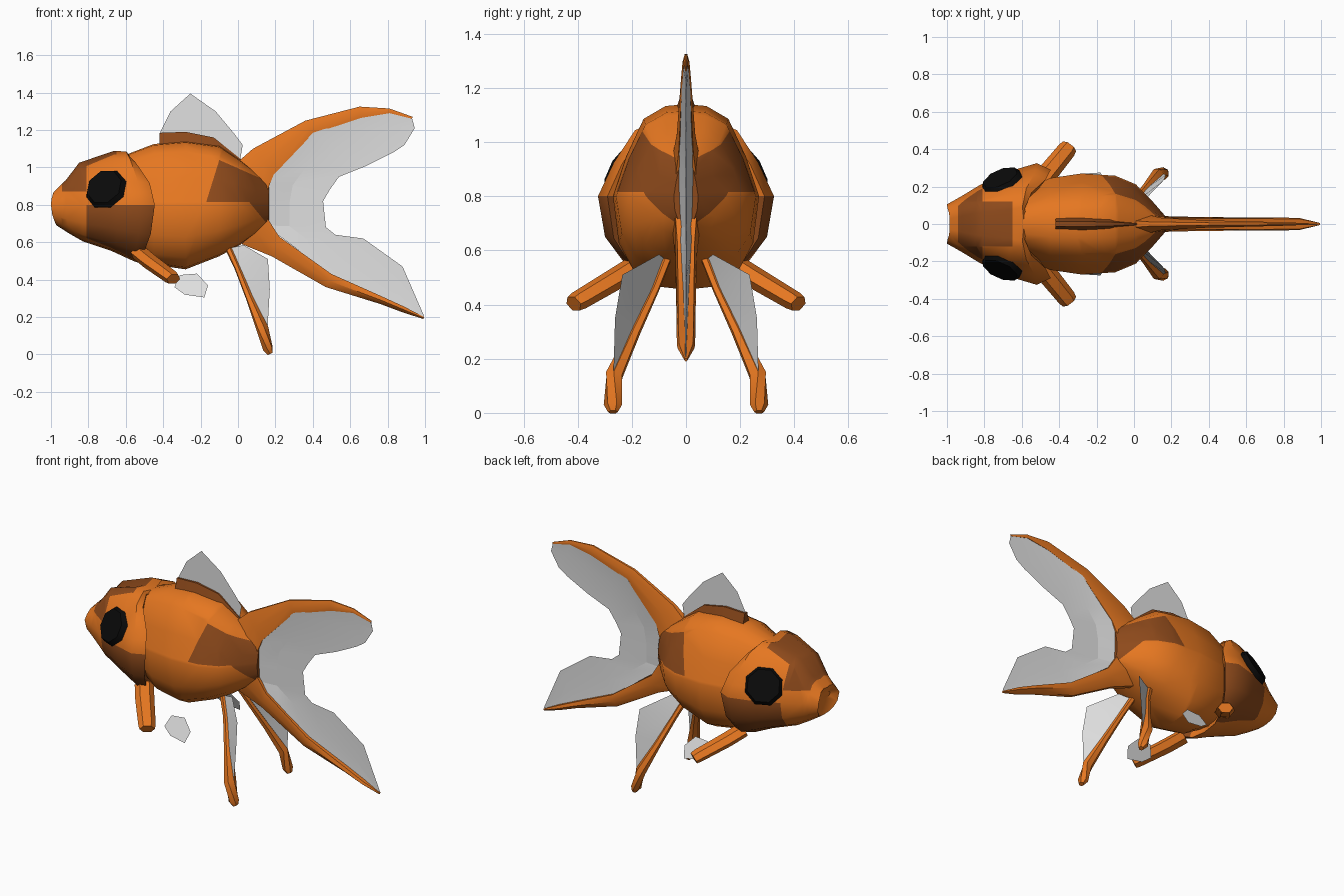
import bpy, bmesh, math
from mathutils import Vector, Matrix

cube = bpy.data.objects.get("Cube")
if cube:
    bpy.data.objects.remove(cube)


def material(name, rgb):
    m = bpy.data.materials.new(name)
    m.use_nodes = True
    m.diffuse_color = (*rgb, 1)
    m.node_tree.nodes["Principled BSDF"].inputs["Base Color"].default_value = (*rgb, 1)
    return m


ORANGE = material("orange scales", (0.79, 0.185, 0.015))
BROWN = material("brown patches", (0.27, 0.068, 0.011))
WHITE = material("fin white", (0.75, 0.75, 0.75))
BLACK = material("eye black", (0.003, 0.003, 0.003))


def finish(bm, name, mats, mirror=False, angle=40):
    bmesh.ops.recalc_face_normals(bm, faces=bm.faces)
    me = bpy.data.meshes.new(name)
    bm.to_mesh(me)
    bm.free()
    ob = bpy.data.objects.new(name, me)
    bpy.context.collection.objects.link(ob)
    for m in mats:
        me.materials.append(m)
    bpy.ops.object.select_all(action="DESELECT")
    ob.select_set(True)
    bpy.context.view_layer.objects.active = ob
    bpy.ops.object.shade_smooth_by_angle(angle=math.radians(angle))
    if mirror:
        mod = ob.modifiers.new("Mirror", "MIRROR")
        mod.use_axis = (False, True, False)
        mod.use_mirror_merge = False
    return ob


def loft(rings):
    """Skin closed rings of equal length and cap both ends."""
    bm = bmesh.new()
    rows = [[bm.verts.new(p) for p in r] for r in rings]
    n = len(rows[0])
    for a, b in zip(rows, rows[1:]):
        for i in range(n):
            j = (i + 1) % n
            bm.faces.new((a[i], a[j], b[j], b[i]))
    bm.faces.new(rows[0])
    bm.faces.new(rows[-1])
    return bm


# Half cross-section shared by body and head: share of width, share of height
FLANK = [(0.28, 0.98), (0.58, 0.84), (0.82, 0.43), (1, 0), (0.92, -0.5), (0.7, -0.82), (0.35, -0.97)]


def section(xtop, xside, xbot, top, bot, w, crown=1.0, mid=0.8):
    """Cross-section whose top and bottom may lean forwards or back."""
    half = [(0, crown)] + FLANK + [(0, -1)]
    ring = []
    for s, c in half + [(-s, c) for s, c in reversed(FLANK)]:
        x = xside + ((xtop if c > 0 else xbot) - xside) * c * c
        ring.append((x, w * s, mid + c * (top - mid if c > 0 else mid - bot)))
    return ring


def tube(path, sides=6, flat=1.0):
    pts = [Vector(p) for p, r in path]
    rings = []
    for i, (p, r) in enumerate(path):
        d = pts[min(i + 1, len(pts) - 1)] - pts[max(i - 1, 0)]
        rot = d.to_track_quat("Z", "Y")
        rings.append([pts[i] + rot @ Vector((r * math.cos(t), r * flat * math.sin(t), 0))
                      for t in (2 * math.pi * k / sides for k in range(sides))])
    return loft(rings)


def cut(bm, p, n):
    bmesh.ops.bisect_plane(bm, geom=bm.verts[:] + bm.edges[:] + bm.faces[:],
                           dist=1e-5, plane_co=p, plane_no=n)


def side(c, p, q):
    """Positive when c lies left of the line p to q in the xz plane."""
    return (q[0] - p[0]) * (c.z - p[1]) - (q[1] - p[1]) * (c.x - p[0])


def cut_line(bm, p, q):
    cut(bm, (p[0], 0, p[1]), (p[1] - q[1], 0, q[0] - p[0]))


def sheet(name, pts, mirror=False):
    bm = bmesh.new()
    bm.faces.new([bm.verts.new(p) for p in pts])
    return finish(bm, name, [WHITE], mirror)


# Body with a brown saddle before the tail
bm = loft([section(x, x, x, t, b, w) for x, t, b, w in (
    (-0.62, 1.06, 0.58, 0.17), (-0.45, 1.125, 0.48, 0.245), (-0.28, 1.14, 0.455, 0.27),
    (-0.1, 1.115, 0.525, 0.258), (0.01, 1.04, 0.585, 0.212), (0.1, 0.97, 0.65, 0.12),
    (0.165, 0.92, 0.70, 0.045))])
saddle = [(-0.17, 0.815), (0.06, 0.815), (0.17, 0.68), (0.17, 0.92), (-0.1, 1.04)]
back, low, slope, ridge = ((saddle[4], saddle[0]), (saddle[0], saddle[1]),
                           (saddle[1], saddle[2]), (saddle[3], saddle[4]))
for line in (back, low, slope, ridge):
    cut_line(bm, *line)
for f in bm.faces:
    c = f.calc_center_median()
    inside = side(c, *back) > 0 and side(c, *ridge) > 0
    f.material_index = int(inside and (side(c, *low) > 0 or side(c, *slope) > 0))
finish(bm, "body", [ORANGE, BROWN])

# Head with small mouth, gill flare, brown crown and cheeks
bm = loft([section(*r, crown=0.91) for r in (
    (-0.96, -0.96, -0.95, 0.82, 0.765, 0.07), (-0.985, -1.0, -0.97, 0.87, 0.69, 0.105),
    (-0.92, -0.92, -0.90, 0.935, 0.645, 0.15), (-0.85, -0.83, -0.83, 1.03, 0.605, 0.205),
    (-0.66, -0.68, -0.68, 1.095, 0.555, 0.278), (-0.6, -0.52, -0.56, 1.09, 0.50, 0.325),
    (-0.59, -0.445, -0.53, 1.07, 0.49, 0.29), (-0.61, -0.51, -0.56, 1.0, 0.54, 0.2))])
for p, n in (((0, 0, 0.8), (0, 0, 1)), ((0, 0, 0.87), (0, 0, 1)), ((-0.81, 0, 0), (1, 0, 0)),
             ((-0.94, 0, 0), (1, 0, 0)), ((-0.65, 0, 0), (1, 0, 0)),
             ((0, 0.12, 0), (0, 1, 0)), ((0, -0.12, 0), (0, 1, 0))):
    cut(bm, p, n)
for f in bm.faces:
    c = f.calc_center_median()
    crown = c.z > 0.87 and -0.94 < c.x < (-0.65 if abs(c.y) < 0.12 else -0.81)
    cheek = abs(c.y) > 0.12 and c.z < 0.8 and c.x > -0.81
    f.material_index = int(crown or cheek)
finish(bm, "head", [ORANGE, BROWN])

# Eyes
bm = bmesh.new()
look = Vector((-0.45, 1, 0.52)).to_track_quat("Z", "Y").to_matrix().to_4x4()
bmesh.ops.create_cone(bm, cap_ends=True, segments=8, radius1=0.118, radius2=0.1, depth=0.03,
                      matrix=Matrix.Translation((-0.71, 0.236, 0.89)) @ look
                      @ Matrix.Rotation(math.pi / 8, 4, "Z"))
finish(bm, "eyes", [BLACK], True, 60)


# Tail rays
def ray(name, rows):
    rings = []
    for (ox, oz), (ix, iz), w in rows:
        mx, mz = (ox + ix) / 2, (oz + iz) / 2
        rings.append([(ox, 0.35 * w, oz), (mx, w, mz), (ix, 0.8 * w, iz),
                      (ix, -0.8 * w, iz), (mx, -w, mz), (ox, -0.35 * w, oz)])
    finish(loft(rings), name, [ORANGE])


ray("tail_upper_ray", (((0.0, 1.03), (0.15, 0.86), 0.05), ((0.08, 1.1), (0.19, 0.96), 0.034),
                       ((0.36, 1.25), (0.40, 1.18), 0.02), ((0.65, 1.325), (0.66, 1.265), 0.013),
                       ((0.81, 1.315), (0.81, 1.29), 0.009), ((0.935, 1.27), (0.93, 1.26), 0.004)))
ray("tail_lower_ray", (((0.02, 0.59), (0.15, 0.74), 0.05), ((0.18, 0.525), (0.22, 0.63), 0.04),
                       ((0.47, 0.36), (0.5, 0.43), 0.036), ((0.76, 0.27), (0.77, 0.31), 0.035),
                       ((0.88, 0.225), (0.89, 0.255), 0.032), ((0.99, 0.19), (0.995, 0.2), 0.006)))

# Tail web, thick at the root and thin at the trailing edge
root = ((0.93, 1.265), (0.80, 1.295), (0.66, 1.27), (0.40, 1.185), (0.24, 1.03), (0.16, 0.92),
        (0.155, 0.8), (0.145, 0.69), (0.3, 0.575), (0.5, 0.42), (0.77, 0.30), (0.985, 0.2))
trail = ((0.945, 1.21), (0.89, 1.12), (0.83, 1.08), (0.69, 1.01), (0.54, 0.95), (0.49, 0.88),
         (0.455, 0.82), (0.47, 0.68), (0.52, 0.64), (0.67, 0.62), (0.88, 0.47), (0.995, 0.205))
rings = []
for i, (r, t) in enumerate(zip(root, trail)):
    h = 0.003 + 0.024 * math.sin(math.pi * i / 11) ** 2
    m = [a + 0.4 * (b - a) for a, b in zip(r, t)]
    rings.append([(r[0], h, r[1]), (m[0], 0.15 * h, m[1]), (t[0], 0, t[1]),
                  (m[0], -0.15 * h, m[1]), (r[0], -h, r[1])])
finish(loft(rings), "tail_web", [WHITE], angle=8)

# Dorsal fin and its ridge
sheet("dorsal_fin", [(x, 0, z) for x, z in (
    (-0.42, 1.12), (-0.42, 1.18), (-0.36, 1.3), (-0.255, 1.395), (-0.12, 1.3),
    (-0.02, 1.18), (0.025, 1.12), (0.01, 1.03))])
finish(loft([[(x, -w, b), (x, -0.3 * w, t), (x, 0.3 * w, t), (x, w, b)] for x, t, b, w in (
    (-0.42, 1.185, 1.08, 0.04), (-0.28, 1.19, 1.1, 0.045), (-0.13, 1.16, 1.08, 0.035),
    (0.02, 1.04, 1.0, 0.01))]), "dorsal_ridge", [BROWN])

# Pectoral fins
finish(tube((((-0.53, 0.18, 0.545), 0.055), ((-0.47, 0.26, 0.495), 0.055),
             ((-0.36, 0.395, 0.415), 0.05), ((-0.345, 0.415, 0.403), 0.044)), 6, 0.72),
       "pectoral_rays", [ORANGE], True)
sheet("pectoral_webs", [(x, 0.275 - 0.45 * (z - 0.305), z) for x, z in (
    (-0.34, 0.36), (-0.31, 0.425), (-0.22, 0.432), (-0.16, 0.37), (-0.18, 0.305),
    (-0.285, 0.32))], True)

# Pelvic fins
finish(tube((((-0.055, 0.07, 0.58), 0.022), ((0.0, 0.115, 0.46), 0.02),
             ((0.065, 0.19, 0.30), 0.025), ((0.13, 0.265, 0.14), 0.037),
             ((0.16, 0.27, 0.03), 0.034), ((0.172, 0.27, 0.003), 0.018)), 6, 0.85),
       "pelvic_rays", [ORANGE], True)
bm = bmesh.new()
lead = [bm.verts.new(p) for p in ((-0.04, 0.08, 0.57), (0.0, 0.115, 0.46),
                                  (0.065, 0.19, 0.30), (0.14, 0.262, 0.13))]
edge = [bm.verts.new(p) for p in ((0.03, 0.10, 0.585), (0.16, 0.235, 0.51),
                                  (0.17, 0.262, 0.35), (0.158, 0.268, 0.14))]
for i in range(3):
    bm.faces.new((lead[i], lead[i + 1], edge[i + 1], edge[i]))
finish(bm, "pelvic_webs", [WHITE], True)
